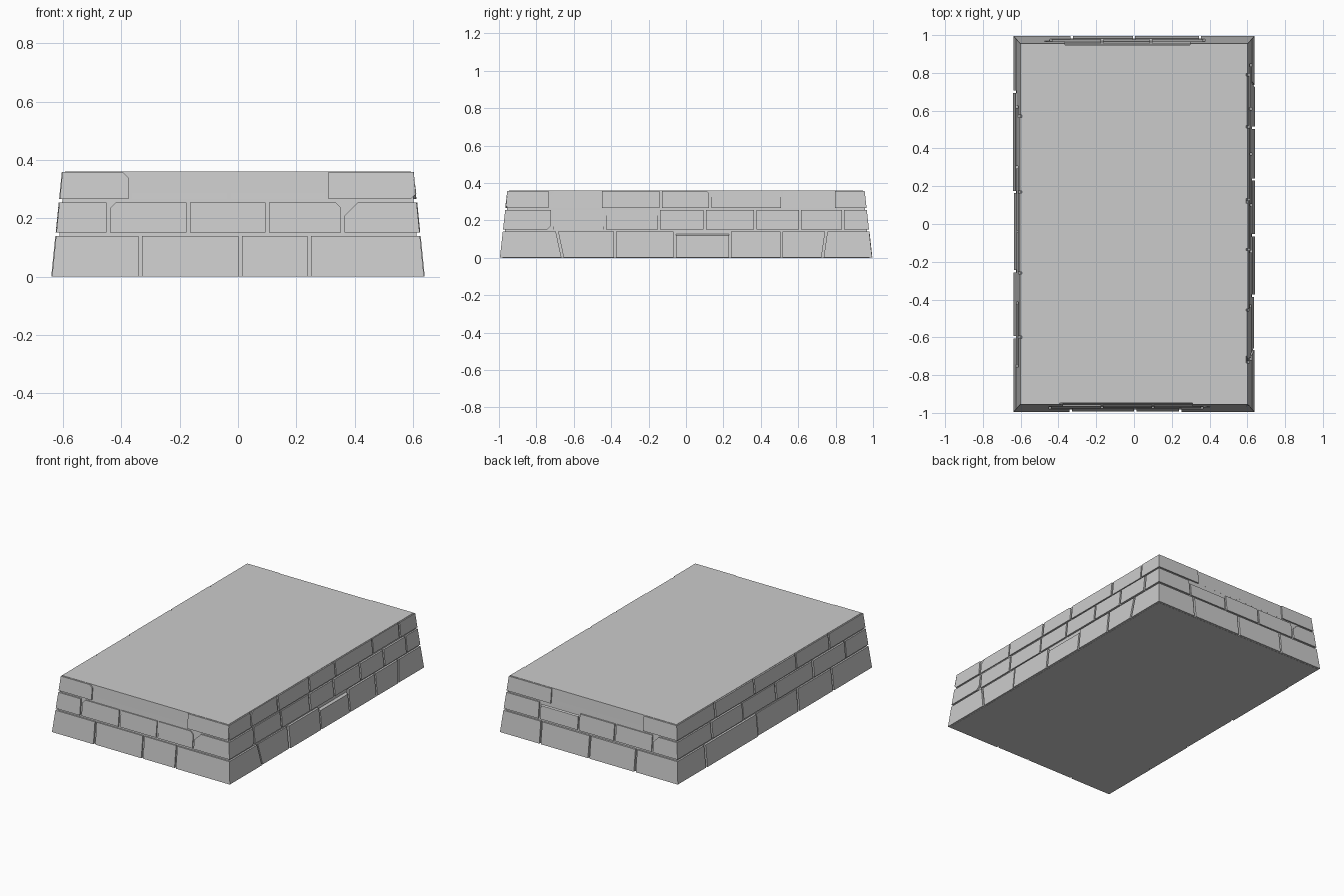
import bpy, bmesh, random

random.seed(4)
cube = bpy.data.objects.get("Cube")
if cube:
    bpy.data.objects.remove(cube, do_unlink=True)

HEIGHT = 0.36
HALF_X, HALF_Y = (0.638, 0.602), (0.995, 0.955)   # half sizes at base and top
COURSES = [(0.001, 0.14), (0.152, 0.255), (0.266, 0.358)]
JOINT, RECESS = 0.006, 0.013

stone = bpy.data.materials.new("grey_stone")
stone.use_nodes = True
stone.diffuse_color = (0.6, 0.6, 0.6, 1)
bsdf = next(n for n in stone.node_tree.nodes if n.type == 'BSDF_PRINCIPLED')
bsdf.inputs["Base Color"].default_value = (0.6, 0.6, 0.6, 1)


def half(size, z):
    return size[0] + (size[1] - size[0]) * z / HEIGHT


def finish(bm, name):
    bmesh.ops.recalc_face_normals(bm, faces=bm.faces)
    mesh = bpy.data.meshes.new(name)
    bm.to_mesh(mesh)
    bm.free()
    mesh.materials.append(stone)
    bpy.context.collection.objects.link(bpy.data.objects.new(name, mesh))


def prism(bm, back, front):
    a = [bm.verts.new(p) for p in back]
    b = [bm.verts.new(p) for p in front]
    bm.faces.new(a)
    bm.faces.new(b)
    for i in range(len(a)):
        j = (i + 1) % len(a)
        bm.faces.new((a[i], a[j], b[j], b[i]))


def brick(bm, place, lo, hi, z0, z1, depth, chips, ledge):
    """One stone; lo and hi are (u at bottom, u at top), or None at a corner."""
    def ring(d, drop):
        def end(side, z, top):
            pair = lo if side < 0 else hi
            if pair is None:
                return side * (place.limit(z) + d)
            return pair[top] - side * JOINT
        top_z = z1 - drop
        corners = [("bl", -1, z0, 0), ("br", 1, z0, 0),
                   ("tr", 1, top_z, 1), ("tl", -1, top_z, 1)]
        pts = []
        for key, side, z, top in corners:
            u, cut = end(side, z, top), chips.get(key, 0)
            if cut:
                vert = (u, z + (-cut if top else cut))
                horiz = (u - side * cut, z)
                pts += [vert, horiz] if key in ("tr", "bl") else [horiz, vert]
            else:
                pts.append((u, z))
        return [place(u, z, d) for u, z in pts]
    prism(bm, ring(-0.03, 0), ring(depth, ledge))


class Side:
    """Maps (along, height, depth) onto one sloping wall."""
    def __init__(self, axis, sign):
        self.axis, self.sign = axis, sign
        self.out, self.across = (HALF_X, HALF_Y) if axis == 0 else (HALF_Y, HALF_X)

    def limit(self, z):
        return half(self.across, z)

    def __call__(self, u, z, d):
        w = self.sign * (half(self.out, z) + d)
        return (w, u, z) if self.axis == 0 else (u, w, z)


# Joints of each course, bottom to top; a pair is a slanted joint
WALLS = {
    "front": (Side(1, -1), [[-0.335, 0.007, 0.245],
                            [-0.445, -0.17, 0.1, 0.36],
                            [-0.37, -0.03, 0.305]]),
    "back": (Side(1, 1), [[-0.33, 0.0, 0.35],
                          [-0.44, -0.17, 0.09, 0.37],
                          [-0.36, -0.03, 0.29]]),
    "left": (Side(0, 1), [[(-0.66, -0.69), -0.38, -0.06, 0.235, 0.51, (0.73, 0.75)],
                          [-0.715, -0.435, -0.145, 0.1, 0.37, 0.61, 0.84],
                          [-0.73, -0.455, -0.135, 0.13, 0.515, 0.79]]),
    "right": (Side(0, -1), [[-0.6, -0.25, 0.17, 0.7],
                            [-0.75, -0.42, -0.04, 0.3, 0.62],
                            [-0.6, -0.26, 0.17, 0.57]]),
}
# Broken corners and worn upper edges, by wall, course and stone
CHIPS = {("front", 1, 1): {"tl": 0.02}, ("front", 1, 4): {"tl": 0.045},
         ("front", 1, 3): {"tr": 0.02}, ("front", 2, 0): {"tr": 0.018},
         ("front", 2, 3): {"br": 0.02}, ("back", 1, 0): {"tr": 0.035},
         ("left", 1, 0): {"br": 0.02}, ("left", 2, 1): {"tl": 0.025},
         ("left", 2, 3): {"tr": 0.015}, ("left", 2, 0): {"bl": 0.015}}
LEDGES = {("front", 2, 1): 0.012, ("back", 1, 3): 0.02, ("left", 0, 3): 0.022}
SUNK = {("front", 2, 1), ("front", 2, 2), ("back", 2, 1), ("back", 2, 2)}

for wall, (place, rows) in WALLS.items():
    for row, joints in enumerate(rows):
        bm = bmesh.new()
        pairs = [j if isinstance(j, tuple) else (j, j) for j in joints]
        ends = [None] + pairs + [None]
        for i in range(len(ends) - 1):
            key = (wall, row, i)
            corner = i in (0, len(ends) - 2)
            depth = 0 if corner else random.uniform(-0.004, 0.003)
            if key in SUNK:
                depth = -0.009
            brick(bm, place, ends[i], ends[i + 1], *COURSES[row], depth,
                  CHIPS.get(key, {}), LEDGES.get(key, 0))
        finish(bm, f"{wall}_course_{row + 1}")

# Solid tapered core behind the stones
bm = bmesh.new()
rings = []
for z in (0, HEIGHT):
    inset = RECESS if z == 0 else 0.008
    x, y = half(HALF_X, z) - inset, half(HALF_Y, z) - inset
    rings.append([(-x, -y, z), (x, -y, z), (x, y, z), (-x, y, z)])
prism(bm, *rings)
finish(bm, "core")
